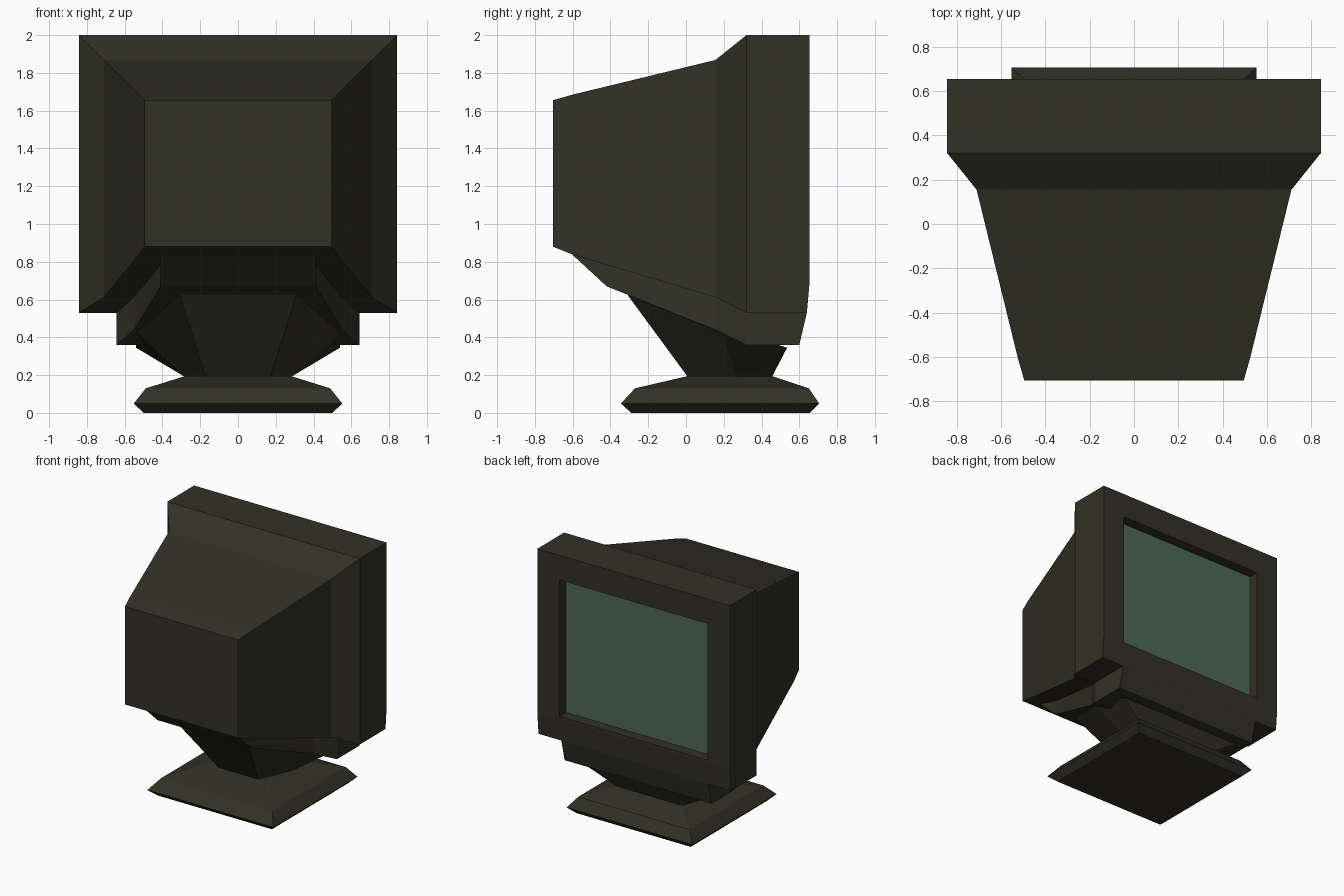
import bpy, bmesh

if "Cube" in bpy.data.objects:
    bpy.data.objects.remove(bpy.data.objects["Cube"])


def material(name, rgb):
    m = bpy.data.materials.new(name)
    m.diffuse_color = (*rgb, 1)
    m.use_nodes = True
    m.node_tree.nodes["Principled BSDF"].inputs["Base Color"].default_value = m.diffuse_color
    return m


CASE = material("dark olive plastic", (0.032, 0.031, 0.019))
GLASS = material("green glass", (0.076, 0.138, 0.107))


def skin(name, rings, end_material=0):
    """Join closed rings of equal point count and cap both ends."""
    bm = bmesh.new()
    loops = [[bm.verts.new(p) for p in ring] for ring in rings]
    n = len(loops[0])
    for a, b in zip(loops, loops[1:]):
        for i in range(n):
            bm.faces.new((a[i], a[(i + 1) % n], b[(i + 1) % n], b[i]))
    bm.faces.new(loops[0][::-1])
    bm.faces.new(loops[-1]).material_index = end_material
    bmesh.ops.remove_doubles(bm, verts=bm.verts, dist=1e-4)
    bmesh.ops.dissolve_degenerate(bm, edges=bm.edges, dist=1e-4)
    bmesh.ops.recalc_face_normals(bm, faces=bm.faces)
    me = bpy.data.meshes.new(name)
    bm.to_mesh(me)
    bm.free()
    me.materials.append(CASE)
    me.materials.append(GLASS)
    ob = bpy.data.objects.new(name, me)
    bpy.context.collection.objects.link(ob)
    return ob


def upright(y_low, y_high, w, z_low, z_high):
    return [(-w, y_low, z_low), (w, y_low, z_low), (w, y_high, z_high), (-w, y_high, z_high)]


def flat(z, w, y0, y1):
    return [(-w, y0, z), (w, y0, z), (w, y1, z), (-w, y1, z)]


def mirrored(half):
    return half + [(-x, y, z) for x, y, z in reversed(half)]


# Tube housing, bezel and recessed screen in one skin
skin("monitor_housing", [
    upright(-0.705, -0.705, 0.495, 0.88, 1.655),
    upright(-0.60, -0.60, 0.525, 0.838, 1.685),
    upright(0.155, 0.155, 0.71, 0.612, 1.868),
    upright(0.32, 0.32, 0.843, 0.53, 2.0),
    upright(0.64, 0.655, 0.843, 0.53, 2.0),
    upright(0.655, 0.655, 0.843, 0.70, 2.0),
    upright(0.655, 0.655, 0.648, 0.725, 1.805),
    upright(0.572, 0.572, 0.648, 0.725, 1.805),
], end_material=1)

# Narrower belly below the housing
skin("lower_housing", [
    upright(-0.60, -0.60, 0.41, 0.836, 0.842),
    upright(-0.42, -0.42, 0.41, 0.67, 0.79),
    upright(0.155, 0.155, 0.55, 0.44, 0.62),
    upright(0.32, 0.32, 0.643, 0.36, 0.54),
    upright(0.60, 0.64, 0.643, 0.36, 0.531),
])

# Swivel neck, leaning back under the belly
skin("neck", [
    mirrored([(0.17, 0.01, 0.19), (0.28, 0.27, 0.19), (0.28, 0.455, 0.19)]),
    mirrored([(0.31, -0.31, 0.625), (0.54, 0.19, 0.425), (0.54, 0.535, 0.345)]),
])

# Bevelled square foot
skin("base", [
    flat(0.0, 0.50, -0.29, 0.655),
    flat(0.05, 0.552, -0.345, 0.705),
    flat(0.13, 0.488, -0.27, 0.65),
    flat(0.195, 0.28, 0.01, 0.455),
])
